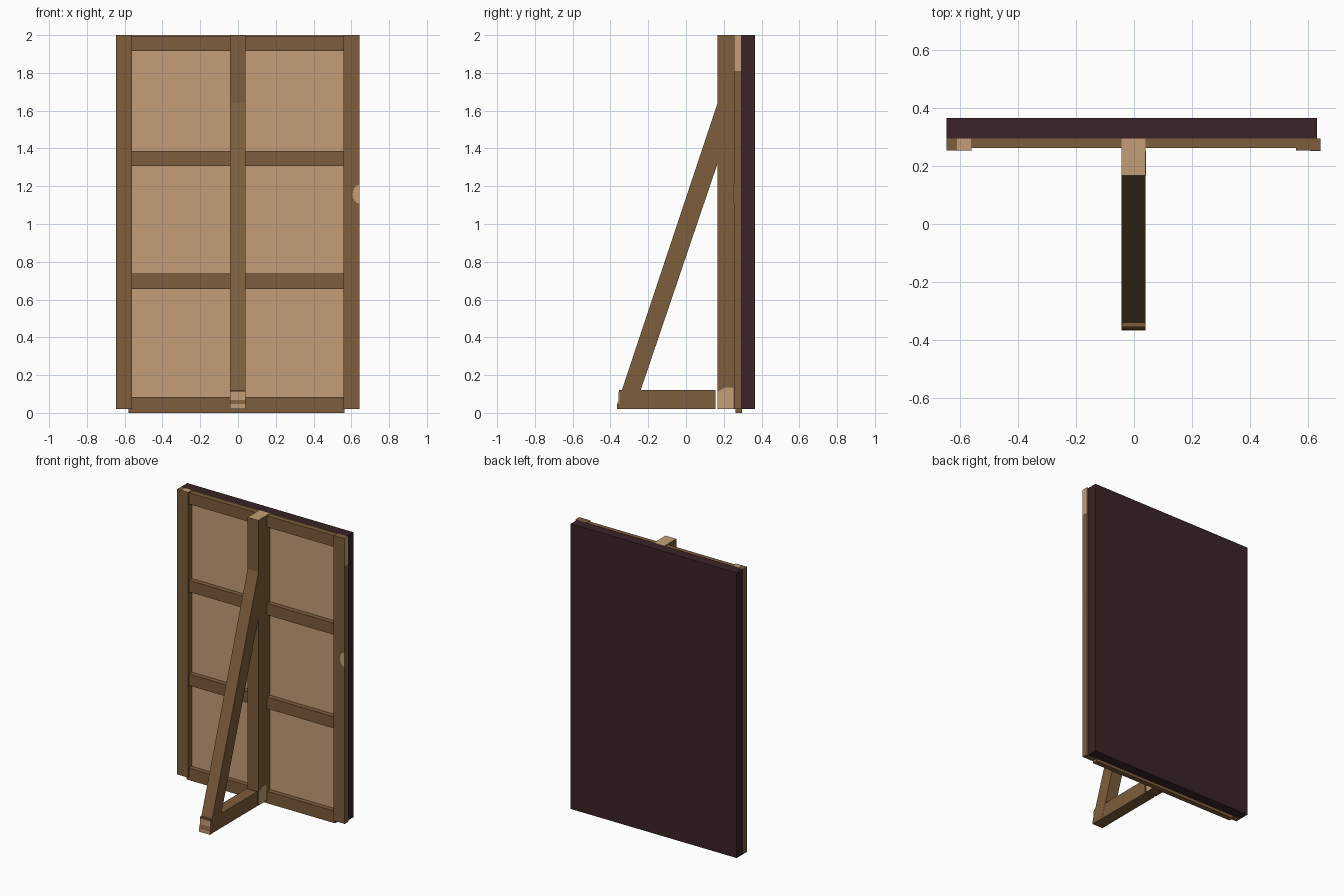
import bpy, bmesh, math
from mathutils import Vector

if "Cube" in bpy.data.objects:
    bpy.data.objects.remove(bpy.data.objects["Cube"])


def material(name, rgb):
    m = bpy.data.materials.new(name)
    m.diffuse_color = (*rgb, 1)
    m.use_nodes = True
    m.node_tree.nodes["Principled BSDF"].inputs["Base Color"].default_value = m.diffuse_color
    return m


BROWN = material("brown_timber", (0.205, 0.109, 0.043))
TAN = material("pale_wood", (0.55, 0.347, 0.184))
MAROON = material("dark_maroon", (0.042, 0.017, 0.019))


def finish(name, bm, mat, accent=None, direction=None):
    """Make an object; faces pointing along direction get the accent colour."""
    bmesh.ops.recalc_face_normals(bm, faces=bm.faces)
    me = bpy.data.meshes.new(name)
    me.materials.append(mat)
    if accent:
        me.materials.append(accent)
        bm.normal_update()
        for f in bm.faces:
            if f.normal.dot(Vector(direction)) > 0.9:
                f.material_index = 1
    bm.to_mesh(me)
    bm.free()
    ob = bpy.data.objects.new(name, me)
    bpy.context.collection.objects.link(ob)
    return ob


def prism(name, points, shift, mat, accent=None, direction=None):
    """Extrude a flat outline of 3D points by a shift vector."""
    bm = bmesh.new()
    face = bm.faces.new([bm.verts.new(p) for p in points])
    ext = bmesh.ops.extrude_face_region(bm, geom=[face])
    verts = [v for v in ext["geom"] if isinstance(v, bmesh.types.BMVert)]
    bmesh.ops.translate(bm, verts=verts, vec=shift)
    return finish(name, bm, mat, accent, direction)


def box(name, x, y, z, mat, accent=None, direction=None):
    pts = [(x[0], y[0], z[0]), (x[1], y[0], z[0]), (x[1], y[1], z[0]), (x[0], y[1], z[0])]
    return prism(name, pts, (0, 0, z[1] - z[0]), mat, accent, direction)


# Covered panel: dark outside, bare pale face towards the frame
box("panel", (-0.645, 0.63), (0.295, 0.365), (0.02, 2.0), MAROON, TAN, (0, -1, 0))

# Outer stiles
box("left_stile", (-0.645, -0.56), (0.253, 0.295), (0.02, 2.0), BROWN)
box("right_stile", (0.558, 0.642), (0.253, 0.295), (0.02, 2.0), BROWN)

# Cross rails, with the lowest one reaching the floor
for i, (z0, z1) in enumerate([(0.0, 0.083), (0.657, 0.737), (1.307, 1.387), (1.917, 1.996)]):
    x0 = -0.58 if i == 0 else -0.56
    box(f"rail_{i + 1}", (x0, 0.563), (0.261, 0.296), (z0, z1), BROWN)

# Central post with pale end grain on top
box("centre_post", (-0.043, 0.04), (0.167, 0.296), (0.02, 2.0), BROWN, TAN, (0, 0, 1))

# Slanted brace and floor foot
brace = [(0.167, 1.64), (-0.34, 0.12), (-0.365, 0.045), (-0.365, 0.02),
         (-0.274, 0.02), (-0.24, 0.12), (0.167, 1.32)]
prism("slanted_brace", [(-0.043, y, z) for y, z in brace], (0.083, 0, 0), BROWN)
box("foot", (-0.042, 0.039), (-0.355, 0.156), (0.02, 0.12), BROWN)

# Pale bare-wood patches
box("brace_end_grain", (-0.043, 0.04), (-0.366, -0.364), (0.02, 0.047), TAN)
box("foot_end_grain", (-0.043, 0.04), (-0.357, -0.353), (0.047, 0.11), TAN)
box("stile_side_patch", (0.641, 0.643), (0.253, 0.295), (1.81, 2.0), TAN)
box("stile_top_patch", (-0.61, -0.562), (0.255, 0.294), (1.999, 2.001), TAN)
post_patch = [(0.167, 0.02), (0.252, 0.02), (0.252, 0.135), (0.205, 0.133), (0.167, 0.112)]
prism("post_side_patch", [(0.039, y, z) for y, z in post_patch], (0.002, 0, 0), TAN)
knot = [(0.642 - 0.035 * math.sin(math.pi * i / 8), 0.252,
         1.158 + 0.05 * math.cos(math.pi * i / 8)) for i in range(9)]
prism("stile_knot", knot, (0, 0.002, 0), TAN)
